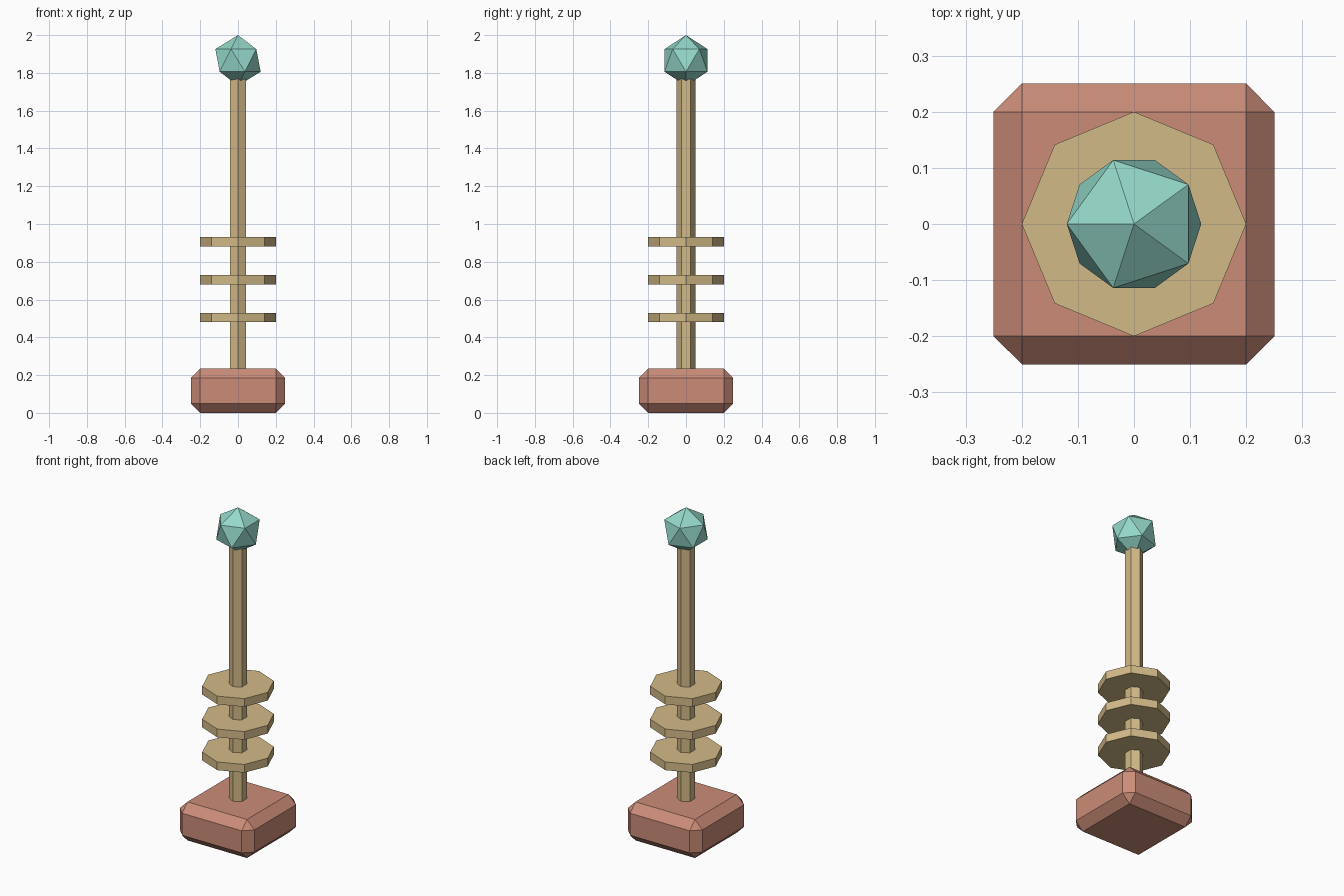
import bpy
from math import pi

cube = bpy.data.objects.get("Cube")
if cube:
    bpy.data.objects.remove(cube, do_unlink=True)


def make_material(name, rgb):
    mat = bpy.data.materials.new(name)
    mat.use_nodes = True
    color = (*rgb, 1.0)
    mat.diffuse_color = color
    bsdf = next(n for n in mat.node_tree.nodes if n.type == 'BSDF_PRINCIPLED')
    bsdf.inputs["Base Color"].default_value = color
    return mat


def finish(name, mat):
    obj = bpy.context.object
    obj.name = name
    obj.data.name = name
    obj.data.materials.append(mat)
    return obj


def prism(name, sides, radius, bottom, top, mat):
    bpy.ops.mesh.primitive_cylinder_add(
        vertices=sides, radius=radius, depth=top - bottom,
        location=(0, 0, (bottom + top) / 2))
    return finish(name, mat)


clay = make_material("clay red", (0.60, 0.265, 0.19))
tan = make_material("tan", (0.65, 0.49, 0.245))
teal = make_material("pale teal", (0.30, 0.69, 0.59))

# Chamfered block base
BASE_HEIGHT = 0.234
bpy.ops.mesh.primitive_cube_add(size=1, location=(0, 0, BASE_HEIGHT / 2))
base = finish("base", clay)
base.scale = (0.5, 0.5, BASE_HEIGHT)
bpy.ops.object.transform_apply(location=False, rotation=False, scale=True)
chamfer = base.modifiers.new("chamfer", 'BEVEL')
chamfer.width = 0.05
chamfer.segments = 1

# Hexagonal pole, sunk into the base and the gem
prism("pole", 6, 0.05, 0.18, 1.82, tan)

# Three octagonal discs
for i, name in enumerate(("lower_disc", "middle_disc", "upper_disc")):
    z = 0.48 + 0.2 * i
    prism(name, 8, 0.2, z, z + 0.05, tan)

# Faceted gem on top
GEM_RADIUS = 0.134
bpy.ops.mesh.primitive_ico_sphere_add(
    subdivisions=1, radius=GEM_RADIUS, location=(0, 0, 2 - GEM_RADIUS),
    rotation=(0, 0, pi))
finish("gem", teal)
